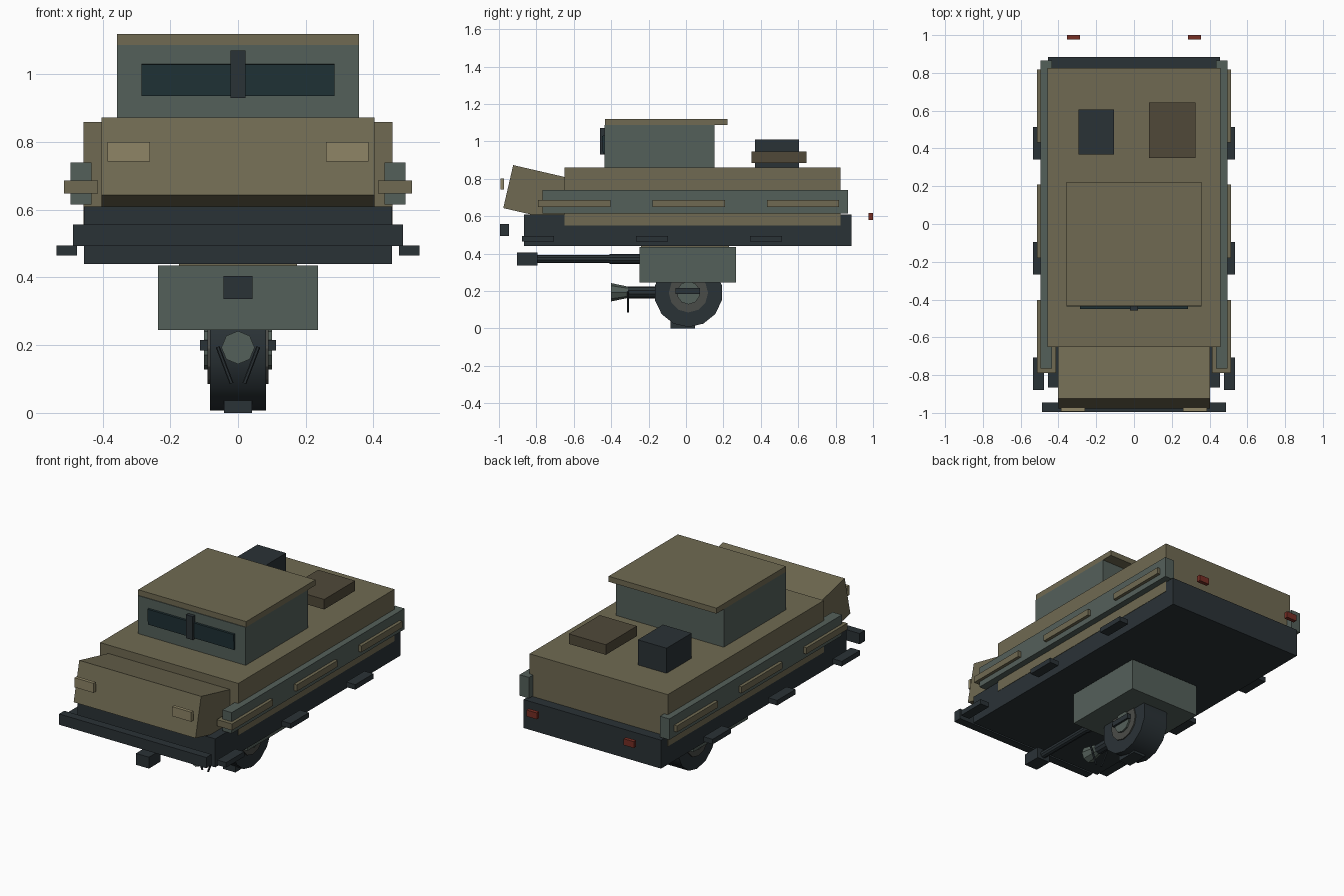
import bpy, math
from mathutils import Vector

if "Cube" in bpy.data.objects:
    bpy.data.objects.remove(bpy.data.objects["Cube"])


def material(name, rgb):
    m = bpy.data.materials.new(name)
    lin = [(c / 255 / 12.92) if c < 10 else ((c / 255 + 0.055) / 1.055) ** 2.4 for c in rgb]
    m.diffuse_color = (*lin, 1)
    m.use_nodes = True
    m.node_tree.nodes["Principled BSDF"].inputs["Base Color"].default_value = m.diffuse_color
    return m


TAN = material("tan_paint", (112, 106, 82))
PALE = material("pale_lens", (142, 133, 102))
GREEN = material("grey_green", (84, 96, 90))
DARK = material("dark_metal", (42, 50, 54))
BROWN = material("brown", (80, 73, 57))
GLASS = material("dark_glass", (32, 50, 54))
RED = material("red_lens", (118, 46, 36))
HUB = material("hub_grey", (74, 76, 72))


def box(name, x, y, z, mat, rot=(0, 0, 0)):
    """Box from (min, max) ranges, optionally rotated about its centre."""
    bpy.ops.mesh.primitive_cube_add(size=1, location=[sum(r) / 2 for r in (x, y, z)])
    o = bpy.context.object
    o.name = name
    o.scale = [r[1] - r[0] for r in (x, y, z)]
    bpy.ops.object.transform_apply(location=False, rotation=False, scale=True)
    o.rotation_euler = rot
    o.data.materials.append(mat)
    return o


def wide(name, hx, y, z, mat, rot=(0, 0, 0)):
    """Box centred on x = 0."""
    return box(name, (-hx, hx), y, z, mat, rot)


def pair(name, x, y, z, mat):
    """Box and its mirror image across x = 0."""
    box(name + "_right", x, y, z, mat)
    box(name + "_left", (-x[1], -x[0]), y, z, mat)


def rod(name, a, b, r1, r2, sides, mat):
    """Cylinder or cone between two points."""
    a, b = Vector(a), Vector(b)
    d = b - a
    bpy.ops.mesh.primitive_cone_add(vertices=sides, radius1=r1, radius2=r2,
                                    depth=d.length, location=(a + b) / 2,
                                    rotation=d.to_track_quat('Z', 'Y').to_euler())
    o = bpy.context.object
    o.name = name
    o.data.materials.append(mat)
    return o


# hull
wide("chassis", 0.455, (-0.865, 0.885), (0.44, 0.61), DARK)
wide("hull", 0.457, (-0.65, 0.825), (0.55, 0.86), TAN)
wide("front_bumper", 0.487, (-0.995, -0.945), (0.493, 0.557), DARK)

# hood: box tipped so that its front edge rises
tilt, length, height = math.radians(13), 0.38, 0.236
cy = -0.924 + length / 2 * math.cos(tilt) - height / 2 * math.sin(tilt)
cz = 0.873 - length / 2 * math.sin(tilt) - height / 2 * math.cos(tilt)
wide("hood", 0.403, (cy - length / 2, cy + length / 2),
     (cz - height / 2, cz + height / 2), TAN, (-tilt, 0, 0))

# cabin
wide("cabin", 0.357, (-0.437, 0.153), (0.85, 1.087), GREEN)
wide("roof", 0.357, (-0.433, 0.222), (1.087, 1.12), TAN)
wide("windscreen", 0.285, (-0.447, -0.43), (0.936, 1.03), GLASS, (math.radians(3), 0, 0))
wide("windscreen_post", 0.022, (-0.459, -0.435), (0.93, 1.07), DARK)

# rear deck load
box("deck_box", (-0.295, -0.105), (0.368, 0.605), (0.86, 1.01), DARK)
box("deck_hatch", (0.08, 0.325), (0.35, 0.643), (0.885, 0.945), BROWN)

# side rails, strips and steps
pair("side_rail", (0.433, 0.495), (-0.766, 0.865), (0.615, 0.74), GREEN)
for i in range(3):
    y = -0.79 + 0.611 * i
    pair(f"rail_strip_{i}", (0.413, 0.514), (y, y + 0.387), (0.648, 0.686), TAN)
    y = -0.878 + 0.61 * i
    pair(f"side_step_{i}", (0.476, 0.536), (y, y + 0.172), (0.465, 0.495), DARK)

# lamps
pair("headlamp", (0.26, 0.386), (-0.993, -0.972), (0.743, 0.8), PALE)
pair("tail_lamp", (0.287, 0.355), (0.977, 1.0), (0.58, 0.618), RED)

# underside turret and gun
wide("turret_collar", 0.175, (-0.24, 0.23), (0.425, 0.45), TAN)
wide("turret_block", 0.236, (-0.248, 0.268), (0.245, 0.435), GREEN)
rod("barrel_sleeve", (0, -0.41, 0.371), (0, -0.2, 0.371), 0.027, 0.027, 10, DARK)
rod("barrel", (0, -0.82, 0.371), (0, -0.4, 0.371), 0.022, 0.022, 10, DARK)
wide("muzzle", 0.043, (-0.903, -0.793), (0.337, 0.405), DARK)

# wheel
WY, WZ = 0.013, 0.19
tyre = rod("wheel_tyre", (-0.083, WY, WZ), (0.083, WY, WZ), 0.183, 0.183, 14, DARK)
bpy.ops.object.shade_smooth_by_angle(angle=math.radians(30))
rod("wheel_rim", (-0.09, WY, WZ), (0.09, WY, WZ), 0.105, 0.105, 12, HUB)
rod("wheel_hub", (-0.1, WY, WZ), (0.1, WY, WZ), 0.062, 0.062, 10, GREEN)
wide("axle_peg", 0.112, (-0.056, 0.076), (0.185, 0.216), DARK)
wide("foot", 0.041, (-0.083, 0.047), (0, 0.037), DARK)

# nozzle with two splayed struts
rod("nozzle_pipe", (0, -0.31, 0.193), (0, -0.15, 0.193), 0.032, 0.032, 10, DARK)
rod("nozzle_bell", (0, -0.4, 0.193), (0, -0.3, 0.193), 0.049, 0.028, 8, GREEN)
for s in (-1, 1):
    rod("nozzle_strut", (s * 0.06, -0.309, 0.195), (s * 0.019, -0.309, 0.087),
        0.006, 0.006, 6, DARK)
